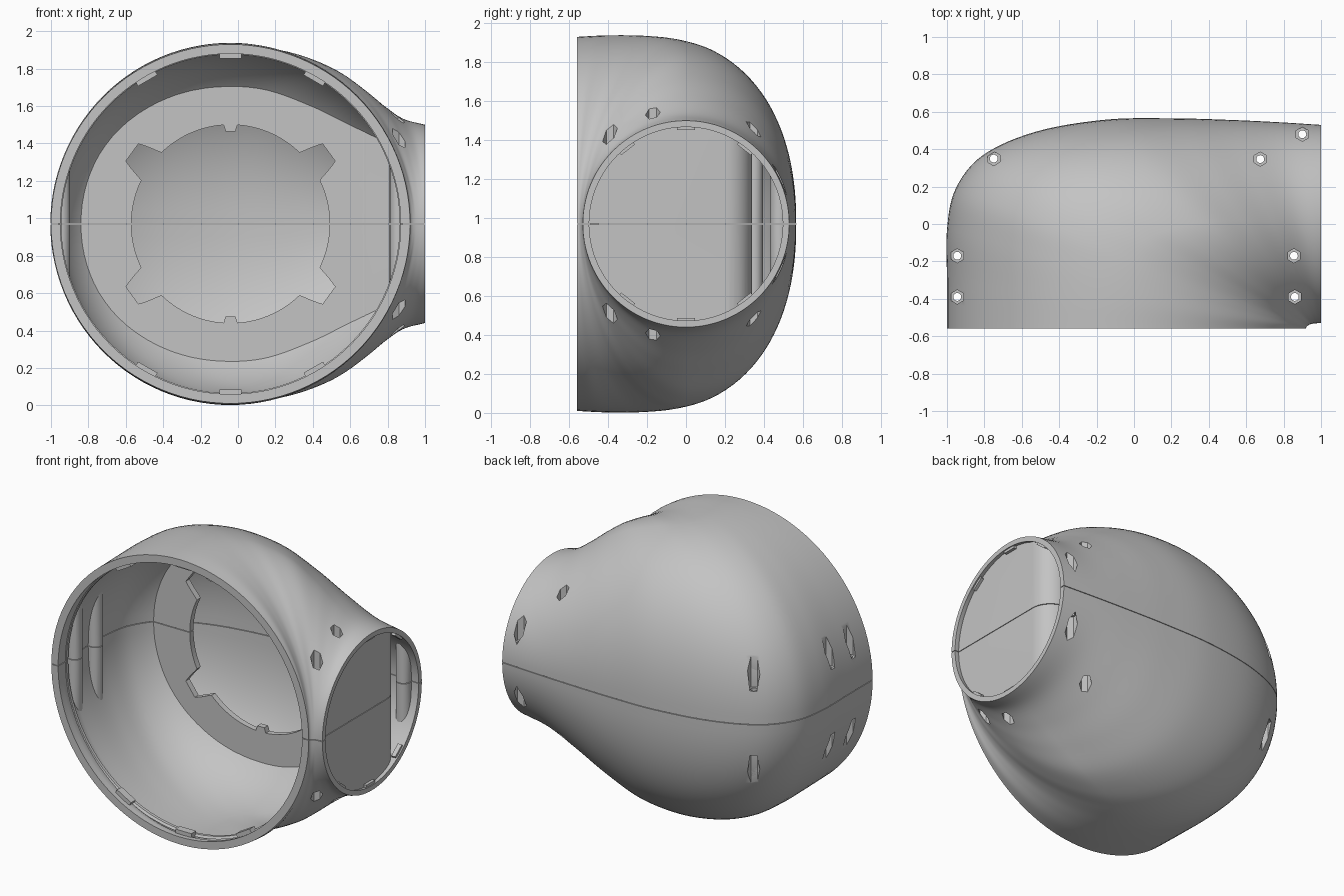
import bpy, bmesh, math
from mathutils import Vector, Matrix
from mathutils.bvhtree import BVHTree

if "Cube" in bpy.data.objects:
    bpy.data.objects.remove(bpy.data.objects["Cube"])

MID = 0.97          # height of the split plane
CX = -0.04          # centre of the large opening

grey = bpy.data.materials.new("light_grey")
grey.use_nodes = True
grey.diffuse_color = (0.55, 0.55, 0.55, 1)
grey.node_tree.nodes["Principled BSDF"].inputs["Base Color"].default_value = (0.55, 0.55, 0.55, 1)


def make(name, bm):
    bmesh.ops.recalc_face_normals(bm, faces=bm.faces)
    mesh = bpy.data.meshes.new(name)
    bm.to_mesh(mesh)
    bm.free()
    mesh.materials.append(grey)
    ob = bpy.data.objects.new(name, mesh)
    bpy.context.collection.objects.link(ob)
    return ob


def boolean(ob, other, op):
    mod = ob.modifiers.new(op, 'BOOLEAN')
    mod.operation, mod.object, mod.solver = op, other, 'EXACT'
    bpy.context.view_layer.objects.active = ob
    bpy.ops.object.modifier_apply(modifier=mod.name)


def add_box(bm, centre, size, rot=Matrix()):
    m = Matrix.Translation(centre) @ rot @ Matrix.Diagonal((*size, 1))
    bmesh.ops.create_cube(bm, size=1, matrix=m)


def add_rod(bm, x, y, z0, z1, r, sides):
    m = Matrix.Translation((x, y, (z0 + z1) / 2))
    bmesh.ops.create_cone(bm, cap_ends=True, segments=sides, radius1=r, radius2=r,
                          depth=z1 - z0, matrix=m)


# Elbow sections: outer point x, y, half height, roundness of outer and inner side
KEYS = [(-1, -.56, .96, 2, 2), (-1, -.3, .967, 2, 2), (-1, -.03, .968, 2, 1.96),
        (-.953, .19, .963, 2.05, 1.92), (-.805, .37, .95, 2.1, 1.88), (-.52, .495, .922, 2.2, 1.82),
        (-.15, .558, .86, 2.27, 1.75), (.2, .565, .755, 2.25, 1.78), (.5, .557, .648, 2.12, 1.85),
        (.76, .545, .565, 2, 1.95), (1, .53, .53, 2, 2)]
STEPS, AROUND = 60, 112


def key_at(t):
    f = t * (len(KEYS) - 1)
    i = min(int(f), len(KEYS) - 2)
    u = f - i
    pick = lambda k: Vector(KEYS[k])
    b, c = pick(i), pick(i + 1)
    a = pick(i - 1) if i else 2 * b - c
    d = pick(i + 2) if i + 2 < len(KEYS) else 2 * c - b
    return b + u * ((c - a) / 2 + u * ((2 * a - 5 * b + 4 * c - d) / 2
                                       + u * (3 * b - a - 3 * c + d) / 2))


def section(t, inset):
    ox, oy, h, n_out, n_in = key_at(t)
    outer = Vector((ox, oy))
    inner = ((1 - t) ** 2 * Vector((.92, -.56)) + 2 * t * (1 - t) * Vector((.92, -.53))
             + t * t * Vector((1, -.53)))
    centre, half = (outer + inner) / 2, (outer - inner) / 2
    half *= 1 - inset / half.length
    pts = []
    for i in range(AROUND):
        a = 2 * math.pi * i / AROUND
        c, s = math.cos(a), math.sin(a)
        n = n_out if c > 0 else n_in
        p = centre + half * math.copysign(abs(c) ** (2 / n), c)
        pts.append((p.x, p.y, MID + (h - inset) * math.copysign(abs(s) ** (2 / n), s)))
    return pts


def skin(bm, inset, rim_inset):
    rings = []
    for i in range(STEPS + 1):
        k = rim_inset if i < 3 else inset
        rings.append([bm.verts.new(p) for p in section(i / STEPS, k)])
    for a, b in zip(rings, rings[1:]):
        join(bm, a, b)
    return rings


def join(bm, a, b):
    for i in range(len(a)):
        j = (i + 1) % len(a)
        bm.faces.new((a[i], a[j], b[j], b[i]))


# Hollow shell with an open rim at each end, thicker at the front
bm = bmesh.new()
out_rings, in_rings = skin(bm, 0, 0), skin(bm, .033, .05)
for end in (0, -1):
    join(bm, out_rings[end], in_rings[end])
shell = make("elbow_shell", bm)

# Solid core that trims the inside parts to the shell
bm = bmesh.new()
rings = skin(bm, .017, .017)
bm.faces.new(rings[0])
bm.faces.new(rings[-1])
bmesh.ops.recalc_face_normals(bm, faces=bm.faces)
tree = BVHTree.FromBMesh(bm)
core = make("core_helper", bm)
core.hide_render = True


# Inner partition: back panel bending round into the side panel
def bend(r):
    return [(.83 + r * math.sin(a), .2 + r * math.cos(a))
            for a in (math.pi / 2 * i / 10 for i in range(11))]


outline = [(-1.2, .34)] + bend(.14) + [(.97, -.8), (.93, -.8)] + bend(.10)[::-1] + [(-1.2, .3)]
bm = bmesh.new()
face = bm.faces.new([bm.verts.new((x, y, -.2)) for x, y in outline])
ext = bmesh.ops.extrude_face_region(bm, geom=[face])
bmesh.ops.translate(bm, vec=(0, 0, 2.4), verts=[v for v in ext["geom"] if isinstance(v, bmesh.types.BMVert)])
panel = make("inner_partition", bm)
boolean(panel, core, 'INTERSECT')

# Keyed round hole in the back panel
bm = bmesh.new()
ring = []
for i in range(360):
    a = 2 * math.pi * i / 360
    c, s = abs(math.cos(a)), abs(math.sin(a))
    off = abs(math.atan2(s, c) - math.radians(36))
    r = .53
    if off < .09:
        r = .65 / math.cos(off)
    elif off < .17:
        r = .65 - 1.5 * (off - .09)
    elif c < .06:
        r = .495
    ring.append((CX + r * math.cos(a), MID + r * math.sin(a)))
rings = [[bm.verts.new((x, y, z)) for x, z in ring] for y in (.2, .45)]
join(bm, *rings)
for r in rings:
    bm.faces.new(r)
hole = make("hole_cutter", bm)
boolean(panel, hole, 'DIFFERENCE')

# Screw posts, with hexagon pockets and through holes
SCREWS = [(-.945, -.17), (-.945, -.39), (-.75, .35), (.675, .347), (.9, .48), (.855, -.17), (.86, -.39)]
posts, pockets, bores = bmesh.new(), bmesh.new(), bmesh.new()
for x, y in SCREWS:
    hit = tree.ray_cast(Vector((x, y, 3)), Vector((0, 0, -1)))[0]
    top = (hit.z if hit else MID + .3) - MID
    add_rod(posts, x, y, -.1, 2.1, .048, 24)
    add_rod(bores, x, y, -.2, 2.2, .021, 16)
    for s in (-1, 1):
        ends = sorted((MID + s * max(top - .06, .06), MID + s * 1.3))
        add_rod(pockets, x, y, ends[0], ends[1], .038, 6)
posts = make("screw_posts", posts)
boolean(posts, core, 'INTERSECT')
pockets = make("pocket_cutter", pockets)
bores = make("bore_cutter", bores)

# Thin split between the upper and lower halves
bm = bmesh.new()
add_box(bm, (0, 0, MID), (3, 3, .004))
split = make("split_cutter", bm)
for ob in (shell, panel, posts):
    for cutter in (pockets, bores, split):
        boolean(ob, cutter, 'DIFFERENCE')

# Locking tabs and bead inside the front rim
bm = bmesh.new()
for deg in (60, 90, 120, 240, 270, 300):
    a = math.radians(deg)
    pos = (CX + .905 * math.cos(a), -.5, MID + .905 * math.sin(a))
    add_box(bm, pos, (.04, .05, .12), Matrix.Rotation(-a, 4, 'Y'))
profile = [(.92, -.49), (.905, -.48), (.905, -.46), (.92, -.45)]
rings = [[bm.verts.new((CX + r * math.cos(a), y, MID + r * math.sin(a)))
          for a in (2 * math.pi * i / 96 for i in range(96))] for r, y in profile]
for i in range(4):
    join(bm, rings[i], rings[(i + 1) % 4])
front_tabs = make("front_rim_tabs", bm)

# Locking tabs inside the side rim
bm = bmesh.new()
for deg in (52, 90, 128, 232, 270, 308):
    a = math.radians(deg)
    pos = (.975, .495 * math.cos(a), MID + .495 * math.sin(a))
    add_box(bm, pos, (.03, .09, .025), Matrix.Rotation(a - math.pi / 2, 4, 'X'))
side_tabs = make("side_rim_tabs", bm)

for ob in (core, hole, pockets, bores, split):
    bpy.data.objects.remove(ob)

bpy.ops.object.select_all(action='DESELECT')
for ob in (shell, panel, posts, front_tabs, side_tabs):
    ob.select_set(True)
bpy.context.view_layer.objects.active = shell
bpy.ops.object.shade_smooth_by_angle(angle=math.radians(35))
